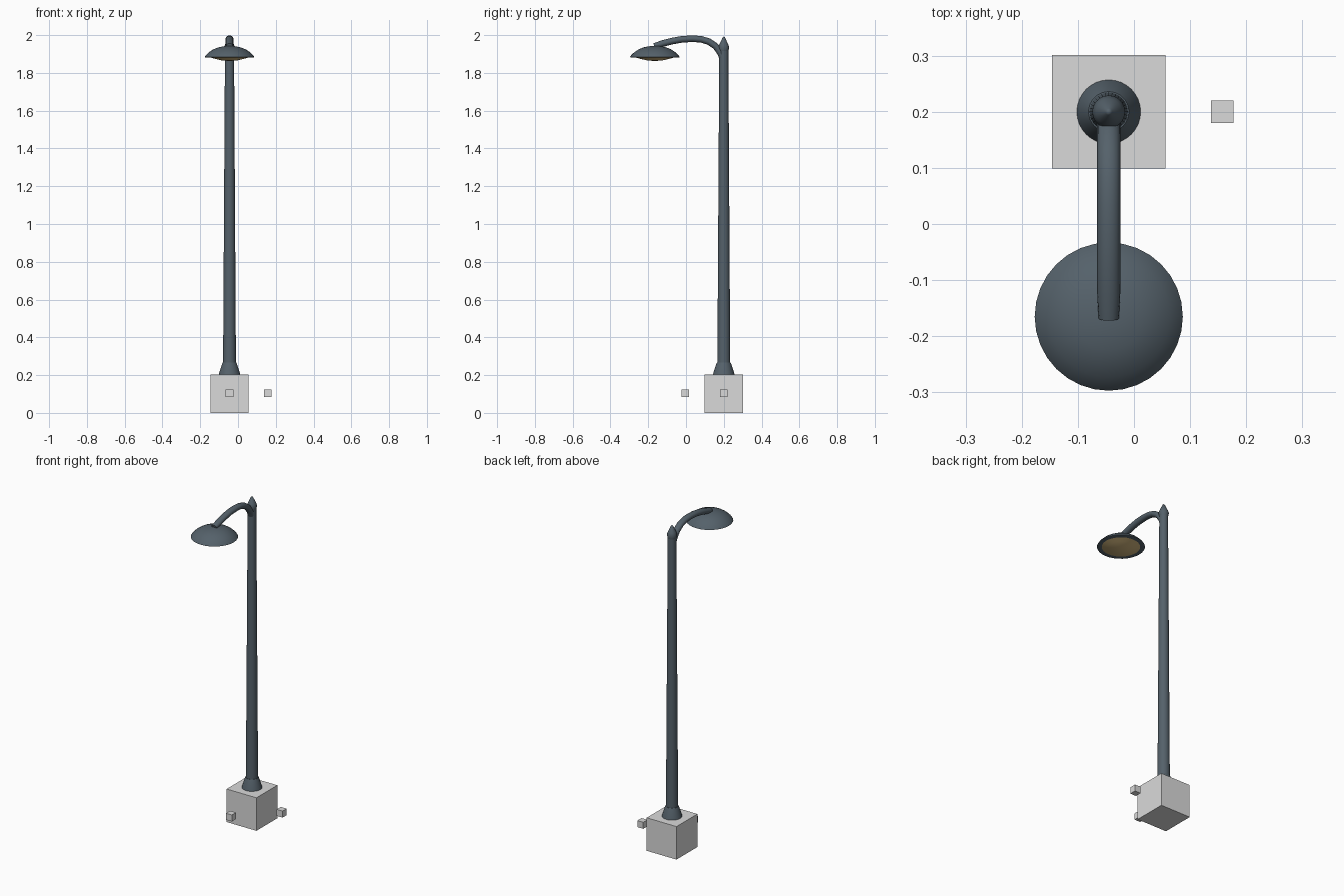
import bpy, bmesh, math
from mathutils import Vector

cube = bpy.data.objects.get("Cube")
if cube:
    bpy.data.objects.remove(cube, do_unlink=True)


def material(name, rgb):
    m = bpy.data.materials.new(name)
    m.use_nodes = True
    m.diffuse_color = (*rgb, 1)
    m.node_tree.nodes["Principled BSDF"].inputs["Base Color"].default_value = (*rgb, 1)
    return m


METAL = material("slate metal", (0.09, 0.12, 0.145))
STONE = material("pale grey", (0.7, 0.7, 0.7))
GLASS = material("warm glass", (0.62, 0.45, 0.2))
PX, PY, LY = -0.045, 0.2, -0.165


def finish(name, bm, mat, smooth=True):
    bmesh.ops.remove_doubles(bm, verts=bm.verts, dist=1e-5)
    bmesh.ops.recalc_face_normals(bm, faces=bm.faces)
    mesh = bpy.data.meshes.new(name)
    bm.to_mesh(mesh)
    bm.free()
    mesh.materials.append(mat)
    ob = bpy.data.objects.new(name, mesh)
    bpy.context.collection.objects.link(ob)
    if smooth:
        bpy.ops.object.select_all(action='DESELECT')
        ob.select_set(True)
        bpy.context.view_layer.objects.active = ob
        bpy.ops.object.shade_smooth_by_angle(angle=math.radians(35))
    return ob


def lathe(name, profile, y, mat, steps=32):
    # Revolve (radius, height) points about a vertical axis
    bm = bmesh.new()
    vs = [bm.verts.new((PX + r, y, z)) for r, z in profile]
    es = [bm.edges.new(pair) for pair in zip(vs, vs[1:])]
    bmesh.ops.spin(bm, geom=vs + es, cent=(PX, y, 0), axis=(0, 0, 1),
                   angle=math.tau, steps=steps)
    return finish(name, bm, mat)


def block(name, centre, size):
    bm = bmesh.new()
    bmesh.ops.create_cube(bm, size=size)
    bmesh.ops.translate(bm, verts=bm.verts, vec=centre)
    return finish(name, bm, STONE, smooth=False)


# Base block and the two small marker blocks
block("base_block", (PX, PY, 0.102), 0.203)
block("side_marker", (PX + 0.202, PY, 0.103), 0.04)
block("front_marker", (PX, PY - 0.204, 0.103), 0.04)

# Flared foot, tapered pole and pointed finial
lathe("pole_foot", [(0, 0.203), (0.057, 0.203), (0.054, 0.215), (0.040, 0.258),
                    (0.036, 0.267), (0, 0.267)], PY, METAL)
lathe("pole", [(0, 0.26), (0.034, 0.26), (0.024, 1.92), (0, 1.92)], PY, METAL)
lathe("finial", [(0, 1.915), (0.024, 1.915), (0.029, 1.936), (0.023, 1.952),
                 (0.006, 1.988), (0, 1.993)], PY, METAL)

# Curved arm swept through round sections
path = [(0.197, 1.868), (0.183, 1.905), (0.157, 1.941), (0.12, 1.966), (0.08, 1.978),
        (0.035, 1.981), (-0.02, 1.978), (-0.075, 1.968), (-0.125, 1.955), (-0.168, 1.942)]
bm = bmesh.new()
rings = []
for i, (y, z) in enumerate(path):
    a, b = path[max(i - 1, 0)], path[min(i + 1, len(path) - 1)]
    t = Vector((0, b[0] - a[0], b[1] - a[1])).normalized()
    up = Vector((1, 0, 0)).cross(t)
    r = 0.0205 if i < len(path) - 1 else 0.018
    ring = []
    for k in range(16):
        q = math.tau * k / 16
        ring.append(bm.verts.new(Vector((PX + r * math.cos(q), y, z)) + up * (r * 0.85 * math.sin(q))))
    rings.append(ring)
for p, n in zip(rings, rings[1:]):
    for k in range(16):
        j = (k + 1) % 16
        bm.faces.new((p[k], p[j], n[j], n[k]))
bm.faces.new(rings[0])
bm.faces.new(rings[-1])
finish("arm", bm, METAL)

# Domed lamp shade with a flat underside lip
lathe("lamp_shade", [(0, 1.943), (0.03, 1.941), (0.06, 1.935), (0.085, 1.925),
                     (0.108, 1.91), (0.124, 1.895), (0.132, 1.884), (0.128, 1.882),
                     (0.104, 1.884), (0, 1.884)], LY, METAL)

# Shallow glass lens below the shade
lathe("lamp_lens", [(0.106, 1.883), (0.075, 1.874), (0.04, 1.866), (0, 1.863)], LY, GLASS)
